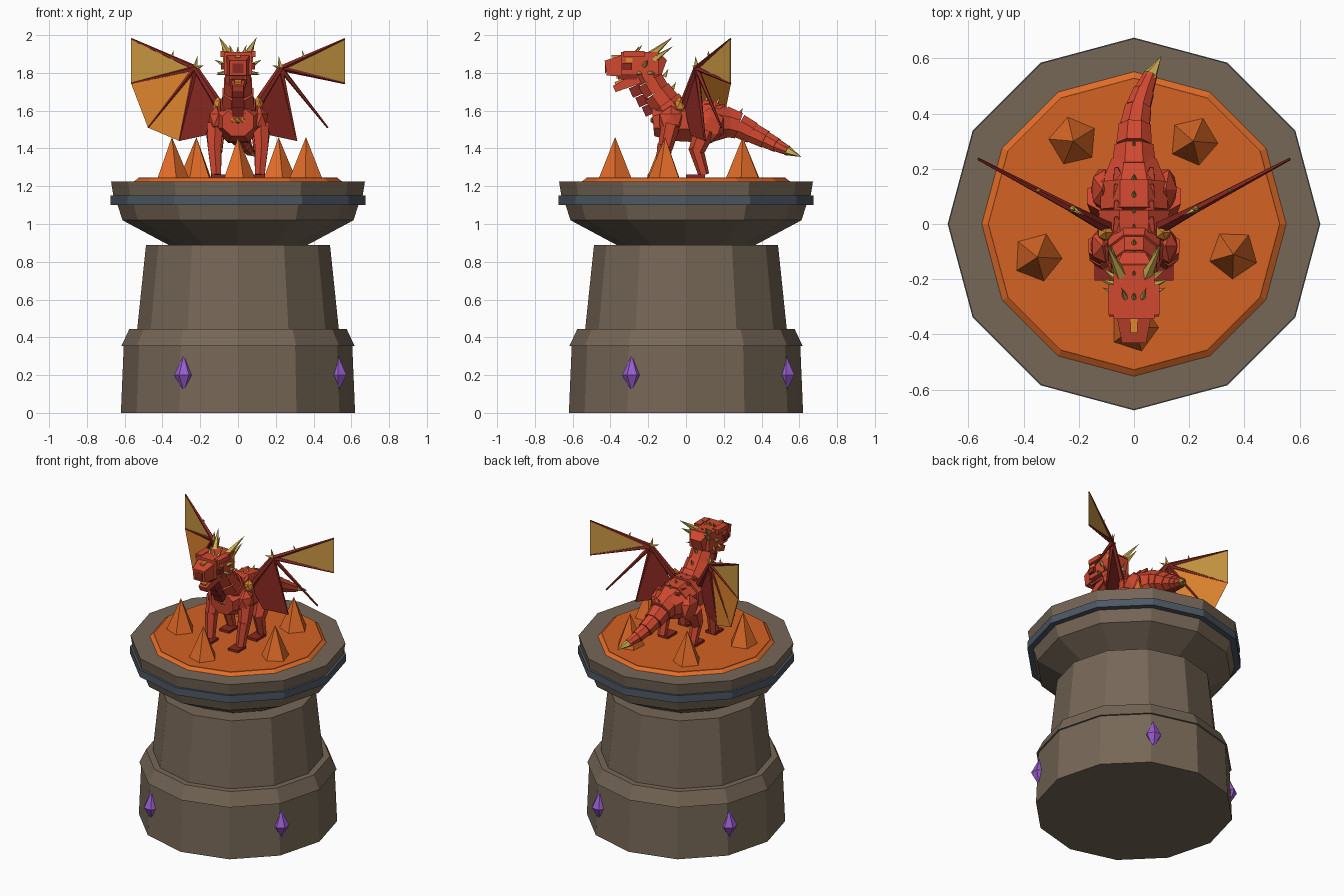
import bpy, bmesh
from math import cos, sin, pi, radians
from mathutils import Vector, Matrix

if "Cube" in bpy.data.objects:
    bpy.data.objects.remove(bpy.data.objects["Cube"], do_unlink=True)


def material(name, r, g, b):
    lin = [((c / 255 + 0.055) / 1.055) ** 2.4 for c in (r, g, b)]
    m = bpy.data.materials.new(name)
    m.use_nodes = True
    m.diffuse_color = (*lin, 1)
    m.node_tree.nodes["Principled BSDF"].inputs["Base Color"].default_value = (*lin, 1)
    return m


STONE = material("stone", 118, 103, 87)
SLATE = material("slate", 78, 88, 100)
LAVA = material("lava", 212, 98, 36)
EMBER = material("ember", 226, 108, 40)
PURPLE = material("crystal purple", 152, 92, 208)
RED = material("scale red", 208, 72, 48)
DARK = material("dark red", 138, 40, 33)
GOLD = material("horn gold", 205, 175, 80)
SKIN = material("membrane gold", 202, 152, 66)
AMBER = material("amber", 226, 136, 46)


def finish(name, bm, mat):
    bmesh.ops.remove_doubles(bm, verts=bm.verts, dist=1e-5)
    bmesh.ops.recalc_face_normals(bm, faces=bm.faces)
    mesh = bpy.data.meshes.new(name)
    bm.to_mesh(mesh)
    bm.free()
    mesh.materials.append(mat)
    obj = bpy.data.objects.new(name, mesh)
    bpy.context.collection.objects.link(obj)
    return obj


def lathe(name, profile, mat, sides=12, at=(0, 0), turn=0):
    """Faceted solid of revolution from (radius, height) pairs."""
    bm = bmesh.new()
    rings = []
    for r, z in profile:
        angles = [turn + 2 * pi * i / sides for i in range(sides)]
        rings.append([bm.verts.new((at[0] + r * cos(a), at[1] + r * sin(a), z)) for a in angles])
    for lo, hi in zip(rings, rings[1:]):
        for i in range(sides):
            j = (i + 1) % sides
            bm.faces.new((lo[i], lo[j], hi[j], hi[i]))
    bm.faces.new(rings[0][::-1])
    bm.faces.new(rings[-1])
    return finish(name, bm, mat)


def taper(name, a, b, ra, rb, mat, sides=8, wide=1.0):
    """Tapered prism from a to b; radii are measured to the flats."""
    a, b = Vector(a), Vector(b)
    z = (b - a).normalized()
    ref = Vector((1, 0, 0)) if abs(z.x) < 0.9 else Vector((0, 1, 0))
    x = (ref - z * ref.dot(z)).normalized()
    frame = Matrix((x, z.cross(x), z)).transposed().to_4x4()
    k = 1 / cos(pi / sides)
    bm = bmesh.new()
    bmesh.ops.create_cone(bm, cap_ends=True, segments=sides, radius1=ra * k, radius2=rb * k,
                          depth=(b - a).length)
    # Turn the prism so that its flats face the sides
    angle = min((v.co.xy.angle_signed(Vector((1, 0))) % (2 * pi / sides) for v in bm.verts
                 if v.co.xy.length > 1e-4), default=0)
    spin = Matrix.Rotation(pi / sides - angle, 4, "Z")
    place = Matrix.Translation((a + b) / 2) @ frame @ Matrix.Diagonal((wide, 1, 1, 1)) @ spin
    bmesh.ops.transform(bm, matrix=place, verts=bm.verts)
    return finish(name, bm, mat)


def box(name, center, size, mat):
    bm = bmesh.new()
    bmesh.ops.create_cube(bm, size=1, matrix=Matrix.Translation(center) @ Matrix.Diagonal((*size, 1)))
    return finish(name, bm, mat)


def blob(name, center, size, mat, detail=1):
    bm = bmesh.new()
    bmesh.ops.create_icosphere(bm, subdivisions=detail, radius=1,
                               matrix=Matrix.Translation(center) @ Matrix.Diagonal((*size, 1)))
    return finish(name, bm, mat)


def chain(name, points, mat, flare=1.1, wide=1.0):
    """Overlapping plated segments through (x, y, z, radius) points."""
    for i, (p, q) in enumerate(zip(points, points[1:])):
        taper(f"{name}_{i + 1}", p[:3], q[:3], p[3], q[3] * flare, mat, wide=wide)


# Tower
lathe("tower_base", [(.62, 0), (.605, .355), (.617, .355), (.575, .445), (.53, .445)], STONE)
lathe("tower_shaft", [(.535, .43), (.487, .89)], STONE)
lathe("tower_cap", [(.36, .885), (.612, 1.02), (.64, 1.11), (.66, 1.15), (.672, 1.225)], STONE)
lathe("cap_band", [(.675, 1.1), (.675, 1.15)], SLATE)
lathe("lava_rim", [(.558, 1.22), (.528, 1.243)], EMBER)
lathe("lava_pool", [(.528, 1.24), (.527, 1.246)], LAVA)

# Lava spikes: position and turn
for x, y, turn in ((-.22, .3, 31), (.215, .3, 67), (-.35, -.12, -3), (.36, -.11, 52), (0, -.375, 0)):
    lathe("lava_spike", [(.094, 1.235), (.0, 1.46)], EMBER, 5, (x, y), radians(turn))

# Crystals around the base
for i in range(4):
    a = radians(-28.5 + 90 * i)
    lathe("crystal", [(0, .11), (.052, .2), (0, .305)], PURPLE, 6, (.602 * cos(a), .602 * sin(a)), a)

# Body, neck and tail
chain("body", [(0, -.175, 1.54, .075), (0, -.07, 1.55, .11), (0, .05, 1.55, .11),
               (0, .15, 1.54, .105), (0, .235, 1.535, .07)], RED, 1.06, 1.1)
chain("neck", [(0, -.05, 1.56, .095), (0, -.11, 1.64, .08), (0, -.155, 1.7, .07),
               (0, -.19, 1.76, .064), (0, -.225, 1.83, .06)], RED, 1.1, 1.05)
chain("tail", [(0, .2, 1.545, .08), (0, .28, 1.52, .064), (.003, .35, 1.483, .053), (.015, .42, 1.448, .043),
               (.035, .48, 1.417, .034), (.06, .54, 1.388, .022)], RED, 1.1)
taper("tail_tip", (.055, .53, 1.392), (.1, .61, 1.355), .024, 0, GOLD, 5)

# Throat plates and chest scales
for i in range(4):
    y, z = -.165 - .034 * i, 1.605 + .05 * i
    taper("throat_plate", (0, y - .02, z - .025), (0, y - .042, z + .025), .03, .03, DARK, 4)
for row in range(4):
    for col in range(-2, 3):
        if abs(col) + row < 5:
            blob("chest_scale", (col * .027, -.172 + .008 * abs(col) + .014 * row, 1.55 - .025 * row),
                 (.019, .018, .02), AMBER)

# Head
box("skull", (0, -.245, 1.85), (.15, .2, .12), RED)
taper("skull_back", (0, -.17, 1.85), (0, -.115, 1.83), .065, .04, RED, 4)
taper("snout", (0, -.32, 1.84), (0, -.425, 1.825), .058, .04, RED, 4, 1.1)
box("nose_plate", (0, -.426, 1.825), (.056, .006, .05), DARK)
box("nose_ridge", (0, -.35, 1.888), (.024, .09, .012), AMBER)
box("mouth", (0, -.31, 1.78), (.09, .1, .03), DARK)
taper("lower_jaw", (0, -.23, 1.78), (0, -.38, 1.715), .03, .018, RED, 4, 1.6)
taper("tongue", (0, -.26, 1.78), (0, -.375, 1.742), .014, .01, AMBER, 4, 1.8)

for s in (-1, 1):
    side = "left" if s > 0 else "right"
    # Brow, eye, cheek and horns
    box(side + "_brow", (s * .07, -.275, 1.9), (.044, .11, .03), RED)
    box(side + "_eye", (s * .076, -.3, 1.868), (.006, .035, .02), AMBER)
    box(side + "_cheek", (s * .076, -.31, 1.835), (.03, .05, .035), DARK)
    horns = [((.045, -.19, 1.89), (.1, -.07, 1.99), .02), ((.06, -.17, 1.87), (.085, -.07, 1.94), .016),
             ((.07, -.22, 1.84), (.125, -.2, 1.87), .012), ((.06, -.2, 1.8), (.115, -.16, 1.8), .012),
             ((.03, -.27, 1.9), (.045, -.23, 1.95), .01), ((.07, -.25, 1.8), (.115, -.23, 1.79), .01)]
    for a, b, r in horns:
        taper(side + "_horn", (s * a[0], *a[1:]), (s * b[0], *b[1:]), r, 0, GOLD, 5)
    for y in (-.34, -.365):
        taper(side + "_tooth", (s * .04, y, 1.79), (s * .04, y, 1.765), .007, 0, GOLD, 4)

    # Front leg
    blob(side + "_shoulder", (s * .115, -.08, 1.55), (.048, .07, .075), RED)
    taper(side + "_front_upper_leg", (s * .12, -.08, 1.53), (s * .125, -.11, 1.4), .044, .034, RED, 6)
    taper(side + "_front_lower_leg", (s * .125, -.11, 1.42), (s * .115, -.135, 1.26), .036, .026, RED, 6)
    box(side + "_front_foot", (s * .105, -.16, 1.253), (.075, .09, .018), DARK)
    # Hind leg
    blob(side + "_thigh", (s * .115, .125, 1.52), (.045, .085, .095), RED)
    taper(side + "_hind_upper_leg", (s * .12, .1, 1.5), (s * .12, .055, 1.385), .05, .036, RED, 6)
    taper(side + "_hind_lower_leg", (s * .12, .05, 1.41), (s * .115, .095, 1.26), .034, .025, RED, 6)
    box(side + "_hind_foot", (s * .105, .05, 1.253), (.075, .1, .018), DARK)

    # Wing, all in one slanted upright plane
    def at(x, z):
        return Vector((s * x, .53 * (x - .12), z))

    blob(side + "_wing_joint", (s * .105, -.03, 1.63), (.032, .034, .045), AMBER)
    root, elbow, tip, outer, finger, inner = (at(.1, 1.63), at(.225, 1.825), at(.565, 1.98), at(.565, 1.745),
                                              at(.475, 1.51), at(.31, 1.44))
    taper(side + "_wing_arm", root, elbow, .022, .014, DARK, 6)
    for end in (tip, outer, finger, inner):
        taper(side + "_wing_finger", elbow, end, .012, .004, DARK, 5)
    taper(side + "_wing_thorn", elbow, at(.215, 1.89), .012, 0, GOLD, 5)
    taper(side + "_wing_thorn", elbow, at(.18, 1.84), .01, 0, GOLD, 5)
    taper(side + "_wing_thorn", at(.35, 1.88), at(.34, 1.92), .008, 0, GOLD, 5)
    panels = [("outer", (elbow, tip, outer), SKIN),
              ("inner", (elbow, inner, at(.17, 1.47), at(.115, 1.6)), DARK)]
    if s < 0:  # the left wing has lost its middle panel
        panels.append(("middle", (elbow, outer, finger, inner), AMBER))
    for label, corners, mat in panels:
        bm = bmesh.new()
        bm.faces.new([bm.verts.new(c) for c in corners])
        panel = finish(f"{side}_wing_{label}_membrane", bm, mat)
        mod = panel.modifiers.new("thickness", "SOLIDIFY")
        mod.thickness = .006
        mod.offset = 0

    # Raised side scales
    for y in (.0, .06, .12, .18):
        taper(side + "_back_scale", (s * .055, y - .02, 1.64 - .15 * max(y, 0)),
              (s * .065, y + .025, 1.665 - .2 * max(y, 0)), .014, .004, RED, 4, 1.5)

# Spines along head, neck and back
for y, z in ((-.27, 1.91), (-.19, 1.9), (-.115, 1.79), (-.075, 1.72), (-.02, 1.65), (.04, 1.66), (.1, 1.655),
             (.16, 1.645), (.28, 1.585)):
    taper("back_spine", (0, y, z - .01), (0, y + .022, z + .032), .01, 0, GOLD, 5)
